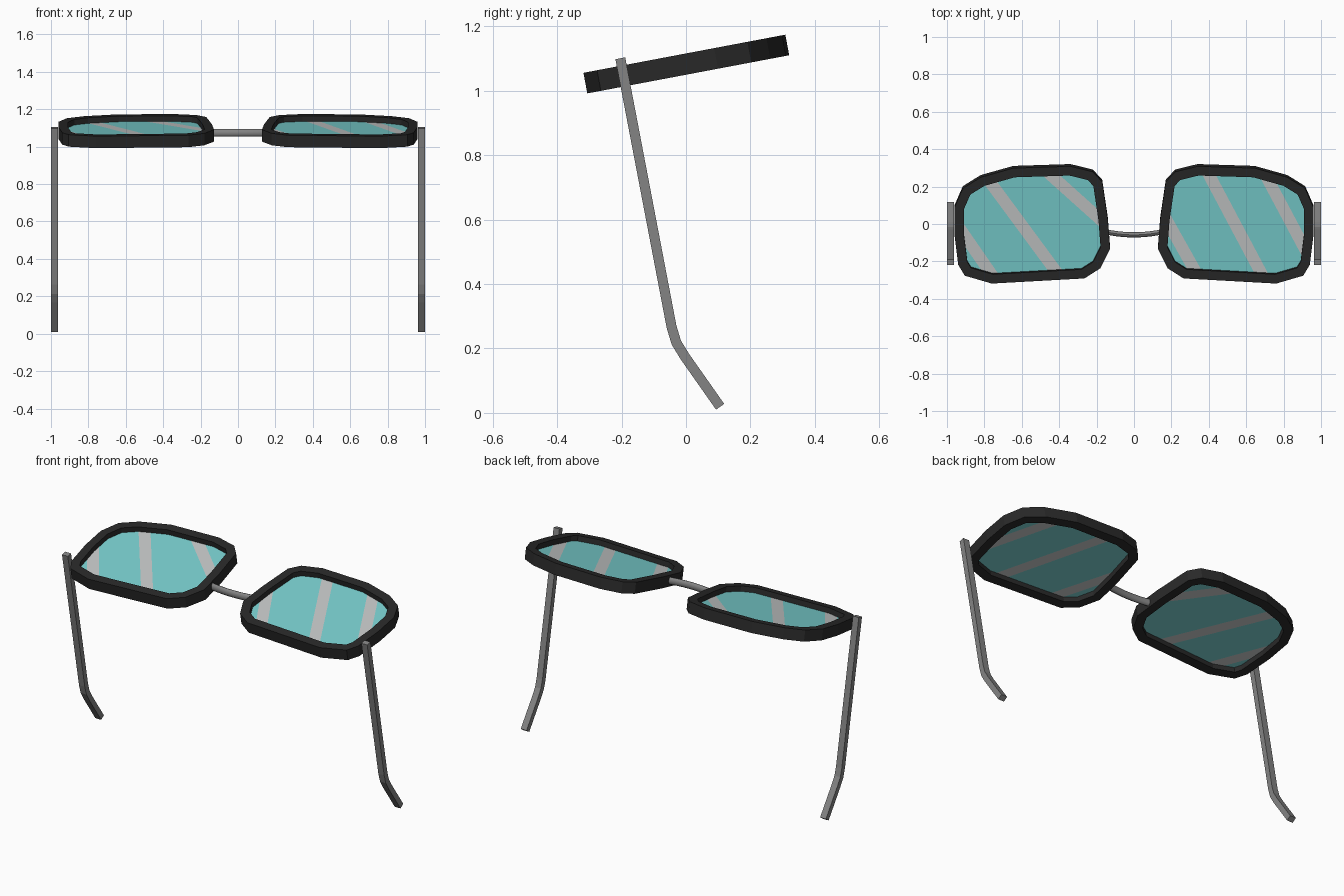
import bpy, bmesh, math
from mathutils import Vector, Matrix

cube = bpy.data.objects.get("Cube")
if cube:
    bpy.data.objects.remove(cube)


def material(name, r, g, b):
    m = bpy.data.materials.new(name)
    m.use_nodes = True
    m.diffuse_color = (r, g, b, 1)
    m.node_tree.nodes["Principled BSDF"].inputs["Base Color"].default_value = (r, g, b, 1)
    return m


black = material("frame black", 0.022, 0.022, 0.022)
grey = material("metal grey", 0.23, 0.23, 0.23)
teal = material("lens teal", 0.19, 0.62, 0.62)
pale = material("glare stripe", 0.55, 0.57, 0.57)


def finish(bm, name, *mats):
    bmesh.ops.recalc_face_normals(bm, faces=bm.faces)
    mesh = bpy.data.meshes.new(name)
    bm.to_mesh(mesh)
    bm.free()
    for m in mats:
        mesh.materials.append(m)
    obj = bpy.data.objects.new(name, mesh)
    bpy.context.collection.objects.link(obj)
    return obj


def offset(points, d, closed):
    """Shift a 2D line sideways by d with mitred corners."""
    pts = [Vector(p) for p in points]
    n = len(pts)
    result = []
    for i, p in enumerate(pts):
        before = pts[i - 1] if closed or i > 0 else None
        after = pts[(i + 1) % n] if closed or i < n - 1 else None
        dirs = []
        if before is not None:
            dirs.append((p - before).normalized())
        if after is not None:
            dirs.append((after - p).normalized())
        normals = [Vector((t.y, -t.x)) for t in dirs]
        m = sum(normals, Vector((0, 0))).normalized()
        result.append(p + m * d / m.dot(normals[0]))
    return result


def loft(rings, name, mat, loop=False):
    """Skin closed rings; loop joins last to first, otherwise ends are capped."""
    bm = bmesh.new()
    vs = [[bm.verts.new(p) for p in ring] for ring in rings]
    n = len(vs[0])
    pairs = list(zip(vs, vs[1:])) + ([(vs[-1], vs[0])] if loop else [])
    for a, b in pairs:
        for i in range(n):
            j = (i + 1) % n
            bm.faces.new((a[i], a[j], b[j], b[i]))
    if not loop:
        bm.faces.new(vs[0])
        bm.faces.new(vs[-1])
    return finish(bm, name, mat)


# Rim outline, clockwise from the inner upper corner
OUTLINE = [(0.17, 0.235), (0.22, 0.29), (0.34, 0.32), (0.645, 0.31), (0.82, 0.26),
           (0.915, 0.20), (0.96, 0.095), (0.96, -0.05), (0.94, -0.215), (0.905, -0.275),
           (0.76, -0.318), (0.265, -0.29), (0.18, -0.235), (0.128, -0.13), (0.14, 0.03)]
INNER = offset(OUTLINE, 0.05, True)
HALF = 0.0325
TILT = Matrix.Translation((0, 0, 1.083)) @ Matrix.Rotation(math.radians(10.7), 4, 'X')

# Glare stripe centre lines on each lens: start and end
STRIPES = {
    1: [((0.404, 0.262), (0.671, -0.25)), ((0.714, 0.246), (0.89, -0.09)),
        ((0.195, -0.016), (0.313, -0.23))],
    -1: [((-0.778, 0.24), (-0.43, -0.24)), ((-0.44, 0.262), (-0.20, 0.043)),
         ((-0.912, -0.053), (-0.778, -0.25))],
}
STRIPE_HALF = 0.032


def make_lens(side, name):
    bm = bmesh.new()
    bm.faces.new([bm.verts.new((side * p[0], p[1], 0)) for p in INNER])
    lines = []
    for a, b in STRIPES[side]:
        a, b = Vector((*a, 0)), Vector((*b, 0))
        t = (b - a).normalized()
        lines.append((a, Vector((t.y, -t.x, 0))))
    for a, nrm in lines:
        for s in (-1, 1):
            bmesh.ops.bisect_plane(bm, geom=bm.verts[:] + bm.edges[:] + bm.faces[:],
                                   plane_co=a + nrm * s * STRIPE_HALF, plane_no=nrm)
    for f in bm.faces:
        c = f.calc_center_median()
        f.material_index = int(any(abs((c - a).dot(nrm)) < STRIPE_HALF for a, nrm in lines))
    bmesh.ops.transform(bm, matrix=TILT, verts=bm.verts)
    obj = finish(bm, name, teal, pale)
    solid = obj.modifiers.new("thickness", 'SOLIDIFY')
    solid.thickness = 0.004
    solid.offset = 0


# Temple arm centre line in the y-z plane
ARM = [(-0.204, 1.101), (-0.045, 0.268), (-0.03, 0.218), (-0.003, 0.174), (0.106, 0.019)]
arm_edges = list(zip(offset(ARM, 0.0155, False), offset(ARM, -0.0155, False)))

for side, word in ((1, "left"), (-1, "right")):
    # Rim
    rings = [[TILT @ Vector((side * p[0], p[1], z)) for p in line]
             for line, z in ((OUTLINE, HALF), (OUTLINE, -HALF), (INNER, -HALF), (INNER, HALF))]
    loft(rings, word + "_rim", black, loop=True)
    # Lens
    make_lens(side, word + "_lens")
    # Temple arm
    x0, x1 = side * 0.962, side
    loft([[(x0, *a), (x1, *a), (x1, *b), (x0, *b)] for a, b in arm_edges],
         word + "_temple_arm", grey)

# Bridge: oval tube bowed towards the front
rings = []
for i in range(13):
    x = -0.15 + 0.3 * i / 12
    y = -0.042 - 0.016 * (1 - (x / 0.15) ** 2)
    angles = [math.tau * k / 12 for k in range(12)]
    rings.append([(x, y + 0.014 * math.cos(t), 1.074 + 0.021 * math.sin(t)) for t in angles])
bridge = loft(rings, "bridge", grey)
bpy.context.view_layer.objects.active = bridge
bridge.select_set(True)
bpy.ops.object.shade_smooth_by_angle(angle=math.radians(40))
